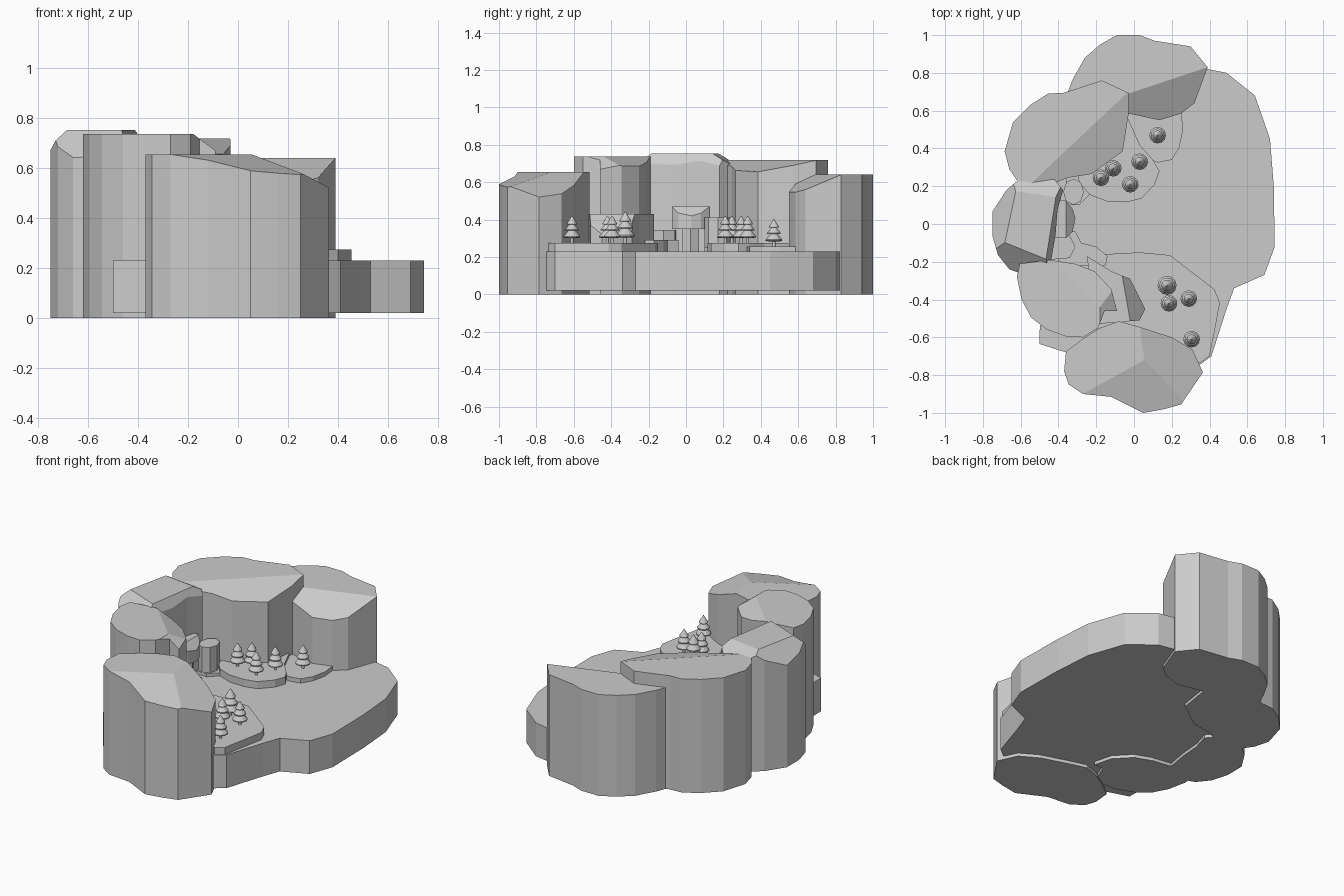
import bpy, bmesh
from math import cos, sin, pi, radians
from mathutils import Vector


def prism(name, outline, z0, z1, cuts=()):
    """Extruded outline; each cut (x, y, angle, slope) bevels the top away from that point."""
    bm = bmesh.new()
    face = bm.faces.new([bm.verts.new((x, y, z0)) for x, y in outline])
    up = bmesh.ops.extrude_face_region(bm, geom=[face])["geom"]
    for v in up:
        if isinstance(v, bmesh.types.BMVert):
            v.co.z = z1
    bmesh.ops.recalc_face_normals(bm, faces=bm.faces)
    for x, y, angle, slope in cuts:
        a = radians(angle)
        res = bmesh.ops.bisect_plane(
            bm, geom=bm.verts[:] + bm.edges[:] + bm.faces[:], dist=1e-5,
            plane_co=(x, y, z1), plane_no=Vector((slope * cos(a), slope * sin(a), 1)).normalized(),
            clear_outer=True)
        edges = [e for e in bm.edges if e.is_boundary]
        bmesh.ops.holes_fill(bm, edges=edges, sides=0)
    bmesh.ops.recalc_face_normals(bm, faces=bm.faces)
    return finish(name, bm)


def finish(name, bm):
    mesh = bpy.data.meshes.new(name)
    bm.to_mesh(mesh)
    bm.free()
    ob = bpy.data.objects.new(name, mesh)
    bpy.context.collection.objects.link(ob)
    return ob


def lathe(bm, profile, sides, x, y, z, s):
    rings = [[bm.verts.new((x + s * r * cos(2 * pi * i / sides),
                            y + s * r * sin(2 * pi * i / sides), z + s * h))
              for i in range(sides)] for r, h in profile]
    for lo, hi in zip(rings, rings[1:]):
        for i in range(sides):
            j = (i + 1) % sides
            bm.faces.new((lo[i], lo[j], hi[j], hi[i]))
    bm.faces.new(rings[0][::-1])
    bm.faces.new(rings[-1])


# Ground slab
prism("ground", [(.39, .82), (.49, .80), (.64, .68), (.72, .45), (.74, .2), (.745, -.12),
                 (.69, -.27), (.53, -.34), (.49, -.45), (.41, -.7), (.35, -.745), (0, -.75),
                 (-.36, -.68), (-.5, -.635), (-.5, -.57), (-.47, -.3), (-.5, 0), (-.45, .3),
                 (-.2, .6), (.1, .75)], .02, .23)

# Cliffs around the rim
prism("cliff_back", [(-.35, .70), (-.325, .765), (-.26, .88), (-.18, .95), (-.09, 1), (.03, 1),
                     (.11, .97), (.30, .94), (.39, .83), (.32, .64), (.25, .585), (.135, .55),
                     (-.03, .585)], 0, .64, [(-.03, .69, -71.6, .5)])
prism("cliff_back_left", [(-.03, .695), (-.17, .76), (-.37, .695), (-.455, .69), (-.55, .63),
                          (-.64, .54), (-.685, .385), (-.66, .29), (-.605, .21), (-.525, .19),
                          (-.435, .21), (-.35, .245), (-.225, .265), (-.06, .385), (-.03, .575)],
      0, .718, [(-.03, .70, -46.7, .3)])
prism("cliff_left", [(-.61, .235), (-.675, .18), (-.75, .065), (-.75, -.06), (-.72, -.165),
                     (-.66, -.24), (-.605, -.26), (-.44, -.2), (-.415, -.055), (-.405, .075),
                     (-.375, .18), (-.42, .235)], 0, .753,
      [(-.65, .06, 168, 1.1), (-.5, .155, 82, .6), (-.58, -.14, -112, .9), (-.43, .04, -9, 2)])
prism("cliff_front_left", [(-.605, -.21), (-.62, -.28), (-.595, -.4), (-.545, -.495), (-.46, -.56),
                           (-.36, -.595), (-.27, -.6), (-.19, -.55), (-.155, -.46), (-.09, -.46),
                           (-.12, -.345), (-.21, -.25), (-.315, -.21), (-.445, -.19)], 0, .737,
      [(-.18, -.38, 0, .75), (-.4, -.22, 45, .45)])
prism("cliff_front", [(-.36, -.675), (-.37, -.78), (-.345, -.85), (-.27, -.9), (-.12, -.915),
                      (.05, -1), (.16, -.98), (.25, -.955), (.365, -.785), (.31, -.665),
                      (.2, -.6), (.03, -.545), (-.08, -.515), (-.18, -.55), (-.26, -.6)], 0, .655,
      [(.055, -.72, -61, .27), (.055, -.72, 8, .45)])

# Low rocks inside the bay
prism("low_rock_front", [(-.25, -.17), (-.12, -.25), (-.02, -.29), (.03, -.39), (.06, -.45),
                         (.03, -.51), (-.2, -.53)], .2, .43, [(-.04, -.4, 10, 1.2)])
prism("round_rock", [(-.32 + .055 * cos(i * pi / 4), .17 + .07 * sin(i * pi / 4))
                     for i in range(8)], .2, .41)
prism("step_rock_high", [(-.46, -.19), (-.34, -.18), (-.31, -.12), (-.34, -.06), (-.46, -.05)],
      .2, .345)
prism("step_rock_low", [(-.4, -.22), (-.15, -.22), (-.14, -.17), (-.2, -.12), (-.28, -.1),
                        (-.31, -.04), (-.4, -.04)], .2, .29)

# Spring ledge with falling water
prism("spring_ledge", [(-.46, .12), (-.36, .125), (-.325, .08), (-.31, .03), (-.325, -.04),
                       (-.36, -.075), (-.46, -.07)], .35, .47, [(-.36, .02, 0, 1)])
prism("waterfall", [(-.45, .07), (-.36, .07), (-.335, .025), (-.36, -.02), (-.45, -.02)], .2, .37)

# Raised grass terraces
prism("terrace_back", [(-.3, .27), (-.29, .22), (-.235, .155), (-.145, .12), (-.04, .115),
                       (.04, .135), (.11, .21), (.135, .28), (.1, .34), (.03, .42), (-.05, .6),
                       (-.2, .4)], .2, .275)
prism("terrace_back_low", [(-.05, .4), (.125, .325), (.2, .34), (.24, .405), (.26, .5),
                           (.25, .6), (-.05, .65)], .2, .257)
prism("terrace_front", [(-.3, -.22), (-.155, -.16), (.03, -.15), (.19, -.165), (.425, -.345),
                        (.455, -.415), (.43, -.55), (.4, -.7), (.35, -.735), (-.1, -.7),
                        (-.3, -.4)], .2, .275)
prism("terrace_left", [(-.36, .27), (-.36, .1), (-.29, .1), (-.235, .155), (-.25, .27)], .2, .25)

# Pine trees: trunk and three skirts
pine = [(.008, 0), (.008, .036), (.030, .028), (.044, .032), (.044, .038), (.020, .068),
        (.036, .068), (.036, .074), (.014, .102), (.026, .102), (.026, .108), (.002, .147)]
for i, (x, y, z, s) in enumerate([
        (.125, .47, .255, 1), (.03, .33, .273, 1), (-.11, .295, .273, 1), (-.175, .245, .273, 1),
        (-.02, .21, .273, 1), (.175, -.325, .273, 1.15), (.29, -.395, .273, 1),
        (.185, -.42, .273, 1), (.305, -.61, .273, 1)]):
    bm = bmesh.new()
    lathe(bm, pine, 12, x, y, z, s)
    finish("pine_tree_%d" % (i + 1), bm)
